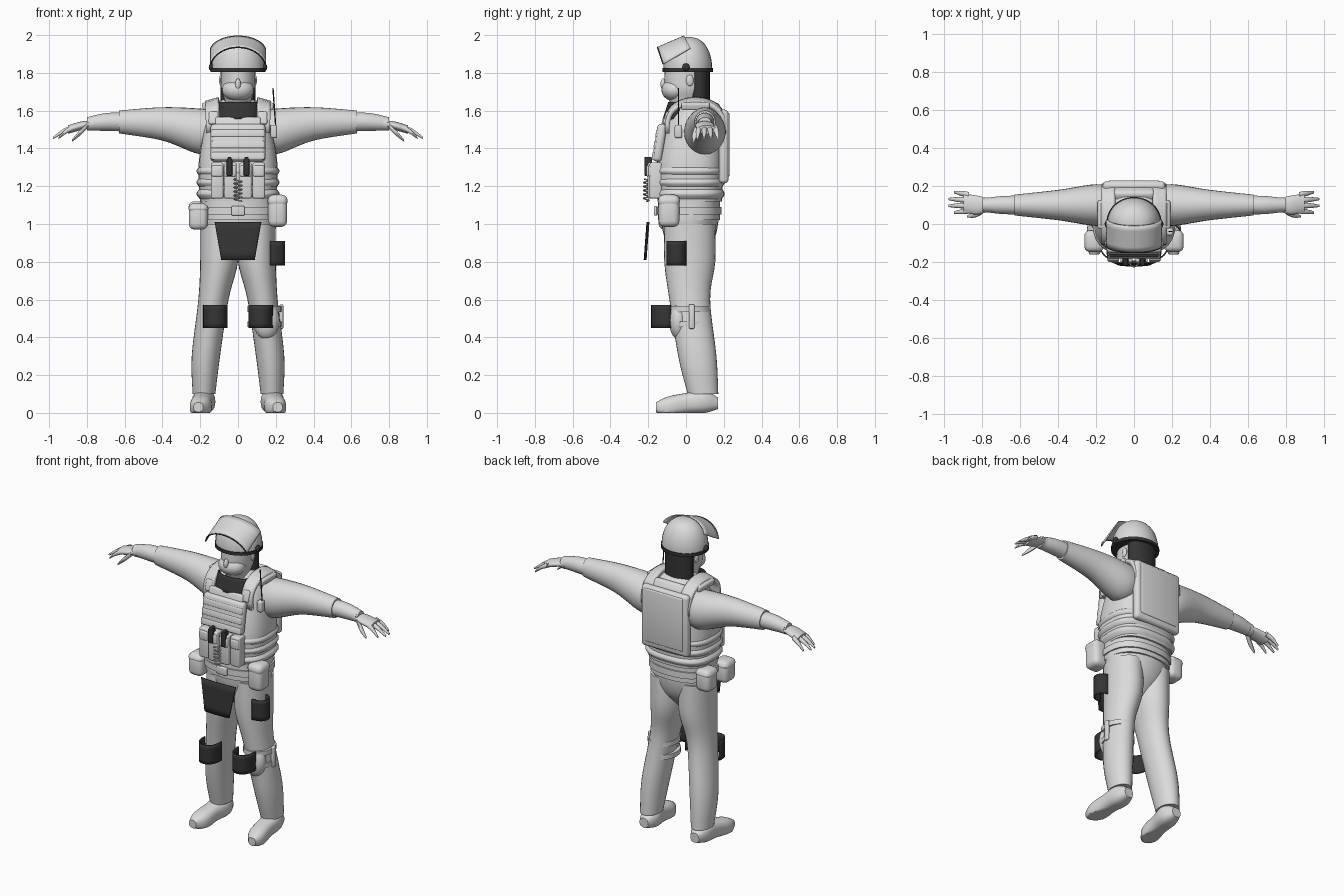
import bpy, bmesh
from math import sin, cos, pi, radians, copysign
from mathutils import Vector, Matrix

if "Cube" in bpy.data.objects:
    bpy.data.objects.remove(bpy.data.objects["Cube"])


def material(name, rgb):
    mat = bpy.data.materials.new(name)
    mat.use_nodes = True
    mat.diffuse_color = (*rgb, 1)
    mat.node_tree.nodes["Principled BSDF"].inputs["Base Color"].default_value = (*rgb, 1)
    return mat


LIGHT = material("light grey", (0.7, 0.71, 0.7))
DARK = material("charcoal", (0.035, 0.035, 0.035))


def finish(name, bm, mat, mirror=False, thickness=0):
    """Turn a bmesh into a shaded object with its modifiers."""
    bmesh.ops.recalc_face_normals(bm, faces=bm.faces)
    mesh = bpy.data.meshes.new(name)
    bm.to_mesh(mesh)
    bm.free()
    mesh.materials.append(mat)
    obj = bpy.data.objects.new(name, mesh)
    bpy.context.collection.objects.link(obj)
    bpy.ops.object.select_all(action='DESELECT')
    obj.select_set(True)
    bpy.context.view_layer.objects.active = obj
    bpy.ops.object.shade_smooth_by_angle(angle=radians(45))
    if thickness:
        solid = obj.modifiers.new("Thickness", 'SOLIDIFY')
        solid.thickness, solid.offset = thickness, 0
    if mirror:
        obj.modifiers.new("Mirror", 'MIRROR').use_mirror_merge = False


def bridge(bm, rows, closed):
    """Join successive rows of vertices with quads."""
    for lower, upper in zip(rows, rows[1:]):
        count = len(lower)
        for i in range(count if closed else count - 1):
            j = (i + 1) % count
            bm.faces.new((lower[i], lower[j], upper[j], upper[i]))


def smooth_path(stations, steps=5):
    """Pass a smooth curve through the stations (x, y, z, radius)."""
    pts = [Vector(s) for s in stations]
    pts = [pts[0], *pts, pts[-1]]
    path = []
    for before, start, end, after in zip(pts, pts[1:], pts[2:], pts[3:]):
        for i in range(steps):
            t = i / steps
            out, into = (end - before) / 2, (after - start) / 2
            bend = out * (1 - t) - into * t
            ease = t * t * (3 - 2 * t)
            path.append(start.lerp(end, ease) + bend * t * (1 - t))
    return path + [pts[-1]]


def loft(name, axis, stations, ratio=1, mat=LIGHT, power=2, mirror=False, sides=28):
    """Skin rounded sections square to an axis; ratio is depth over width."""
    bm = bmesh.new()
    rings = []
    for x, y, z, radius in smooth_path(stations):
        ring = []
        for i in range(sides):
            c, s = cos(2 * pi * i / sides), sin(2 * pi * i / sides)
            u = radius * copysign(abs(c) ** (2 / power), c)
            v = radius * ratio * copysign(abs(s) ** (2 / power), s)
            dx, dy, dz = {'x': (0, u, v), 'y': (u, 0, v), 'z': (u, v, 0)}[axis]
            ring.append(bm.verts.new((x + dx, y + dy, max(z + dz, 0))))
        rings.append(ring)
    bridge(bm, rings, closed=True)
    bm.faces.new(rings[0])
    bm.faces.new(rings[-1])
    finish(name, bm, mat, mirror)


def band(name, centre, radius, height, **options):
    """Short upright drum, for belts and straps."""
    x, y, z = centre
    loft(name, 'z', [(x, y, z - height / 2, radius), (x, y, z + height / 2, radius)], **options)


def ball(name, centre, radii, mat=LIGHT, mirror=False):
    bm = bmesh.new()
    bmesh.ops.create_uvsphere(bm, u_segments=24, v_segments=16, radius=1)
    bmesh.ops.scale(bm, vec=radii, verts=bm.verts)
    bmesh.ops.translate(bm, vec=centre, verts=bm.verts)
    finish(name, bm, mat, mirror)


def box(name, centre, size, bevel=0.01, mat=LIGHT, tilt=0, axis='X', mirror=False):
    bm = bmesh.new()
    bmesh.ops.create_cube(bm, size=1)
    bmesh.ops.scale(bm, vec=size, verts=bm.verts)
    bmesh.ops.bevel(bm, geom=bm.edges[:], offset=bevel, segments=3, profile=0.5, affect='EDGES')
    place = Matrix.Translation(centre) @ Matrix.Rotation(radians(tilt), 4, axis)
    bmesh.ops.transform(bm, matrix=place, verts=bm.verts)
    finish(name, bm, mat, mirror)


def sheet(name, surface, mat=DARK, thickness=0.008, mirror=False, columns=24, rows=5):
    """Thin sheet over surface(u, v), u from -1 to 1 and v from 0 to 1."""
    bm = bmesh.new()
    grid = [[bm.verts.new(surface(2 * i / columns - 1, j / rows)) for i in range(columns + 1)]
            for j in range(rows + 1)]
    bridge(bm, grid, closed=False)
    finish(name, bm, mat, mirror, thickness)


def guard(name, base, width, depth, height, lean=0, flare=0, turn=0, mirror=False):
    """Half-round armour plate standing on its base, facing forward unless turned."""
    spin = Matrix.Rotation(radians(turn), 3, 'Z')

    def surface(u, v):
        side = sin(u * pi / 2) * (width + flare * v)
        out = max(cos(u * pi / 2), 0) ** 0.7 * depth
        return Vector(base) + spin @ Vector((side, lean * v - out, height * v))
    sheet(name, surface, mirror=mirror)


def tube(name, points, radius, mat):
    curve = bpy.data.curves.new(name, 'CURVE')
    curve.dimensions, curve.bevel_depth, curve.bevel_resolution = '3D', radius, 2
    spline = curve.splines.new('POLY')
    spline.points.add(len(points) - 1)
    for point, position in zip(spline.points, points):
        point.co = (*position, 1)
    curve.materials.append(mat)
    bpy.context.collection.objects.link(bpy.data.objects.new(name, curve))


# Trousers and boots
loft("trouser_legs", 'z', [(.18, .09, .1, .06), (.17, .06, .3, .075), (.13, .02, .6, .08),
                           (.1, .02, .8, .1), (.1, .02, 1, .1)], ratio=1.35, mirror=True)
loft("pelvis", 'z', [(0, .02, .8, .05), (0, .02, .9, .16), (0, .02, 1, .2), (0, .02, 1.1, .2)], ratio=.75)
loft("boots", 'y', [(.18, .17, .05, .03), (.18, .1, .06, .06), (.19, 0, .05, .055),
                    (.2, -.1, .03, .055), (.21, -.16, .03, .025)], power=2.5, mirror=True)

# Knee guards, and a brace on one knee
guard("knee_guards", (.12, -.08, .45), width=.06, depth=.1, height=.12, mirror=True)
ball("knee_brace_pad", (.15, -.04, .49), (.07, .05, .1))
for height in (.47, .55):
    band("knee_brace_strap", (.14, .02, height), radius=.09, height=.03, ratio=1.2)
box("knee_brace_hinge", (.23, .03, .51), (.02, .03, .13), bevel=.007)

# Belt and its pouches
band("belt", (0, .015, 1.07), radius=.2, height=.1, ratio=.82, power=2.4)
band("belt_strap", (0, .015, 1.07), radius=.21, height=.04, ratio=.82, power=2.4)
box("belt_buckle", (0, -.16, 1.07), (.07, .02, .05), bevel=.006)
for name, x, y, z, height in (("left_pouch", .21, -.09, 1.07, .17), ("right_front_pouch", -.21, -.09, 1.04, .14),
                              ("right_back_pouch", -.21, .09, 1.05, .14)):
    box(name, (x, y, z), (.1, .11, height), bevel=.03)
    box(name + "_flap", (x, y, z + height * .3), (.105, .115, height * .4), bevel=.03)

# Armour vest with ribbed sides, chest and back panels
loft("vest", 'z', [(0, .02, 1.12, .2), (0, .02, 1.3, .21), (0, .04, 1.5, .18),
                   (0, .06, 1.6, .14), (0, .05, 1.66, .08)], ratio=.85, power=2.7)
for i in range(3):
    z = 1.16 + .06 * i
    loft("side_rib", 'z', [(0, .02, z - .03, .2), (0, .02, z, .22), (0, .02, z + .03, .2)],
         ratio=.84, power=2.7)
    box("chest_band", (0, .01 * i - .17, z + .2), (.28, .02, .04), bevel=.007, tilt=-9)
box("chest_panel", (0, -.14, 1.43), (.29, .05, .2), bevel=.02, tilt=-9)
box("chest_bib", (0, -.11, 1.53), (.24, .04, .07), tilt=-17)
box("back_panel", (0, .2, 1.41), (.33, .05, .39), bevel=.02)
box("back_panel_cover", (0, .22, 1.42), (.27, .02, .34), bevel=.009)
box("back_bib", (0, .16, 1.6), (.22, .06, .08), bevel=.02, tilt=30)


# Shoulder straps arching from chest to back
def strap(u, v):
    arch = max(cos(u * pi / 2), 0) ** 0.6
    return (.1 + .07 * v, .05 + .15 * sin(u * pi / 2), 1.5 + .16 * arch - .02 * v)


sheet("shoulder_straps", strap, LIGHT, thickness=.025, mirror=True)
box("shoulder_pads", (.15, .05, 1.63), (.08, .15, .04), tilt=16, axis='Y', mirror=True)
box("strap_buckles", (.13, -.1, 1.56), (.05, .03, .07), tilt=-17, mirror=True)

# Magazine pouches, coiled lead and radio
for x, y in ((.11, -.16), (.04, -.17)):
    box("magazine_pouches", (x, y, 1.23), (.065, .065, .19), mirror=True)
    box("pouch_flaps", (x, y - .01, 1.28), (.06, .06, .06), mirror=True)
box("magazine_tops", (.045, -.2, 1.3), (.03, .04, .09), bevel=.005, mat=DARK, mirror=True)
box("magazine_tabs", (.045, -.2, 1.34), (.02, .04, .03), bevel=.005, mat=DARK, mirror=True)
coil = [(.02 * cos(i * .6), .015 * sin(i * .6) - .21, 1.12 + i * .002) for i in range(60)]
tube("coiled_lead", coil, .004, LIGHT)
box("radio", (.19, -.04, 1.49), (.035, .04, .07))
tube("antenna", [(.2, -.04, 1.51), (.185, -.04, 1.72)], .0035, DARK)

# Sleeves and gloved hands
loft("sleeves", 'x', [(.1, .1, 1.5, .09), (.2, .1, 1.49, .11), (.4, .1, 1.53, .08),
                      (.63, .1, 1.54, .055)], ratio=1.1, mirror=True)
loft("forearms", 'x', [(.6, .1, 1.54, .05), (.7, .1, 1.54, .047), (.8, .1, 1.53, .035)], mirror=True)
loft("glove_cuffs", 'x', [(.77, .1, 1.53, .04), (.79, .1, 1.53, .04)], ratio=.9, mirror=True)
loft("palms", 'x', [(.77, .1, 1.53, .035), (.83, .1, 1.52, .05), (.9, .11, 1.5, .05)],
     ratio=.45, mirror=True)
for i, tip in enumerate((.95, .98, .98, .95)):
    start, end = Vector((.87, .07 + .028 * i, 1.51, .015)), Vector((tip, .06 + .036 * i, 1.455, .006))
    knuckle = start.lerp(end, .5) + Vector((0, 0, .008, .003))
    loft("fingers", 'x', [start, knuckle, end], mirror=True, sides=10)
loft("thumbs", 'x', [(.8, .07, 1.52, .018), (.84, .05, 1.48, .016), (.88, .04, 1.44, .006)],
     mirror=True, sides=10)

# Head, face mask and nape cover
loft("head", 'z', [(0, .03, 1.58, .07), (0, 0, 1.65, .07), (0, 0, 1.72, .09), (0, 0, 1.83, .09)], ratio=1.25)
ball("face_mask", (0, -.06, 1.71), (.085, .07, .06))
ball("nose", (0, -.12, 1.74), (.015, .015, .03))
ball("ears", (.09, .02, 1.76), (.01, .02, .03), mirror=True)
band("nape_cover", (0, .07, 1.73), radius=.093, height=.18, ratio=.6, mat=DARK)

# Helmet with rim and pivots
angles = [i * pi / 17 for i in range(9)]
loft("helmet", 'z', [(0, .01, 1.82 + .17 * sin(a), .14 * cos(a) ** .8) for a in angles], ratio=.92)
band("helmet_rim", (0, .01, 1.815), radius=.145, height=.02, ratio=.92, mat=DARK)
ball("visor_pivots", (.14, 0, 1.83), (.015, .02, .02), mat=DARK, mirror=True)


# Raised wrap-around visor
def visor(u, v):
    sweep = 1.35
    middle = (cos(u * sweep) - cos(sweep)) / (1 - cos(sweep))
    side_edge = Vector((0, -.12, 1.845)).lerp(Vector((0, .025, 1.93)), v)
    crown = Vector((0, -.15, 1.935)).lerp(Vector((0, -.01, 1.995)), v)
    return side_edge.lerp(crown, middle) + Vector((.145 * sin(u * sweep) / sin(sweep), 0, 0))


sheet("visor", visor, LIGHT, thickness=.006)
tube("visor_edge", [visor(i / 14 - 1, 0) for i in range(29)], .004, DARK)

# Soft armour plates at throat, groin and thigh
guard("throat_guard", (0, -.05, 1.555), width=.105, depth=.07, height=.09, lean=.03)
guard("groin_guard", (0, -.21, .81), width=.085, depth=.01, height=.2, lean=.015, flare=.035)
guard("thigh_guard", (.17, -.05, .78), width=.05, depth=.075, height=.13, turn=90)
